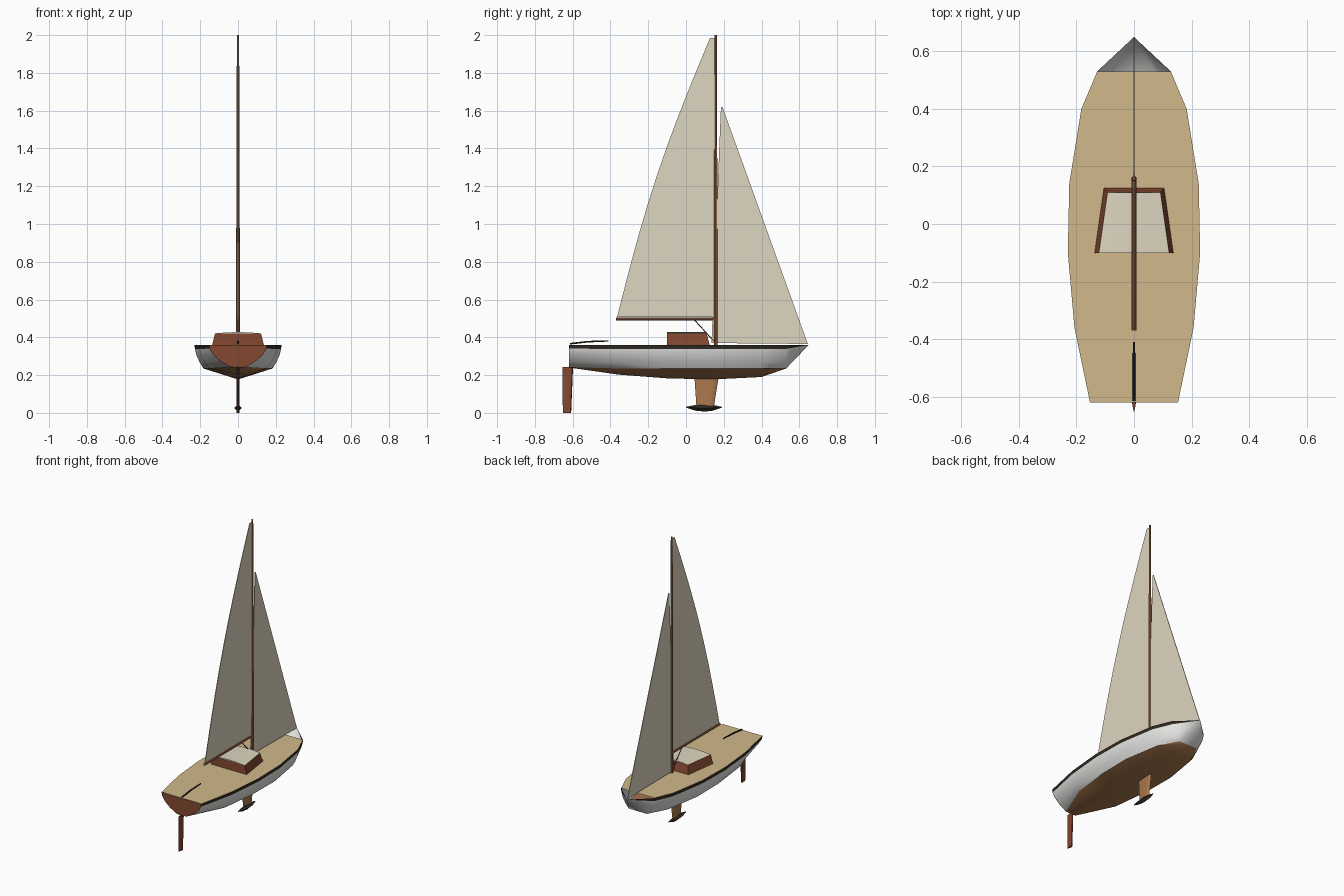
import bpy, math
from mathutils import Vector

if "Cube" in bpy.data.objects:
    bpy.data.objects.remove(bpy.data.objects["Cube"])


def mat(name, r, g, b):
    m = bpy.data.materials.new(name)
    m.diffuse_color = (r, g, b, 1)
    m.use_nodes = True
    m.node_tree.nodes["Principled BSDF"].inputs["Base Color"].default_value = m.diffuse_color
    return m


WHITE = mat("hull white", .80, .80, .79)
COPPER = mat("bottom brown", .40, .19, .075)
DARK = mat("dark trim", .03, .023, .017)
DECK = mat("deck tan", .64, .48, .26)
MAHOGANY = mat("mahogany", .23, .065, .03)
SPAR = mat("spar wood", .36, .15, .065)
SAIL = mat("sail cream", .73, .67, .53)


def make(name, verts, faces, mats, smooth=None):
    me = bpy.data.meshes.new(name)
    me.from_pydata(verts, [], faces)
    me.update()
    ob = bpy.data.objects.new(name, me)
    bpy.context.collection.objects.link(ob)
    for m in mats:
        me.materials.append(m)
    if smooth:
        bpy.ops.object.select_all(action='DESELECT')
        ob.select_set(True)
        bpy.context.view_layer.objects.active = ob
        bpy.ops.object.shade_smooth_by_angle(angle=math.radians(smooth))
    return ob


def loft(name, rings, material, smooth=None):
    """Closed solid through rings of equal point count."""
    n = len(rings[0])
    verts = [p for r in rings for p in r]
    faces = [(i * n + j, i * n + (j + 1) % n, (i + 1) * n + (j + 1) % n, (i + 1) * n + j)
             for i in range(len(rings) - 1) for j in range(n)]
    faces += [tuple(range(n))[::-1], tuple(range(len(verts) - n, len(verts)))]
    return make(name, verts, faces, [material], smooth)


def rod(name, points, radii, material, sides=8):
    """Round bar through points in the centre plane."""
    pts = [Vector((0, y, z)) for y, z in points]
    rings = []
    for i, p in enumerate(pts):
        d = (pts[min(i + 1, len(pts) - 1)] - pts[max(i - 1, 0)]).normalized()
        u, v = Vector((1, 0, 0)), d.cross(Vector((1, 0, 0)))
        rings.append([p + radii[i] * (u * math.cos(a) + v * math.sin(a))
                      for a in (2 * math.pi * k / sides for k in range(sides))])
    return loft(name, rings, material, 40 if sides > 4 else None)


def sheet(name, outline, material, t=.002):
    """Thin flat plate in the centre plane."""
    return loft(name, [[(x, y, z) for y, z in outline] for x in (-t, t)], material)


# Hull: stations of (y, sheer half width, chine half width, keel height)
SHEER = .36
stations = [(-.62, .153, .04, .24), (-.36, .207, .15, .203), (-.1, .23, .18, .183),
            (.14, .225, .183, .177), (.4, .183, .14, .19), (.53, .128, .07, .235)]
rows = (0, .17, .45, .75, 1)


def section(y, w, c, keel):
    zc = max(.235, keel + .003 if y < 0 else keel)
    half = [(w + (c - w) * t ** 2, y, SHEER - (SHEER - zc) * t) for t in rows]
    return half + [(0, y, keel)] + [(-x, y, z) for x, y, z in reversed(half)]


rings = [section(*s) for s in stations]
n = len(rings[0])
verts = [p for r in rings for p in r] + [(0, .65, SHEER)]
faces, colours = [], []
for i in range(len(rings)):
    for j in range(n - 1):
        a, b = i * n + j, i * n + j + 1
        last = i == len(rings) - 1
        faces.append((a, len(verts) - 1, b) if last else (a, a + n, b + n, b))
        row = min(j, n - 2 - j)
        colours.append(2 if row == 0 else 1 if row == 4 and not last else 0)
hull = make("hull", verts, faces, [WHITE, COPPER, DARK], 35)
hull.data.polygons.foreach_set("material_index", colours)

# Transom and deck
make("transom", [(x, y - .001, z) for x, y, z in rings[0]], [tuple(range(n))], [MAHOGANY])
edge = [(s[1], s[0], SHEER + .001) for s in stations]
edge += [(-x, y, z) for x, y, z in reversed(edge)]
make("deck", edge, [tuple(range(len(edge)))], [DECK])

# Cabin walls and cambered roof
base = [(-.137, -.1, .36), (.137, -.1, .36), (.105, .125, .36), (-.105, .125, .36)]
top = [(-.122, -.1, .42), (.122, -.1, .42), (.092, .11, .42), (-.092, .11, .42)]
loft("cabin", [base, top], MAHOGANY)
camber = [(-1, 0), (-.5, .005), (0, .007), (.5, .005), (1, 0)]
loft("cabin_roof", [[(w * s, y, .421 + h) for s, h in camber]
                    for y, w in ((-.1, .122), (.11, .092))], SAIL, 30)

# Spars and rigging
rod("mast", [(.157, .36), (.157, 1.2), (.157, 2.0)], [.010, .009, .006], SPAR)
rod("boom", [(-.37, .498), (.157, .498)], [.008, .008], SPAR)
rod("boom_strut", [(.045, .492), (.147, .38)], [.003, .003], DARK, 6)
rod("tiller", [(-.615, .366), (-.52, .377), (-.41, .381)], [.005, .005, .004], DARK, 6)

# Sails
head, clew = Vector((.127, 1.985)), Vector((-.365, .507))
leech = [head.lerp(clew, k / 10) + Vector((-.035, .011)) * math.sin(math.pi * k / 10)
         for k in range(11)]
sheet("mainsail", [(.15, .507), (.15, 1.985)] + [tuple(p) for p in leech], SAIL)
sheet("jib", [(.135, .37), (.645, .365), (.193, 1.62), (.185, 1.62)], SAIL)


# Fin keel and rudder: foil sections at (aft y, forward y, z)
def foil(name, levels, t, material):
    shape = [(0, 0), (.4, .7), (.75, 1), (.93, .7), (1, 0), (.93, -.7), (.75, -1), (.4, -.7)]
    loft(name, [[(t * s, a + (f - a) * u, z) for u, s in shape] for a, f, z in levels],
         material, 40)


foil("keel_fin", [(.055, .148, .035), (.045, .172, .185)], .008, COPPER)
foil("rudder", [(-.652, -.608, 0), (-.655, -.598, .243)], .007, MAHOGANY)

# Four-sided ballast bulb
rod("ballast_bulb", [(0, .03), (.05, .027), (.1, .027), (.14, .027), (.19, .03)],
    [.002, .015, .02, .016, .002], DARK, 4)
